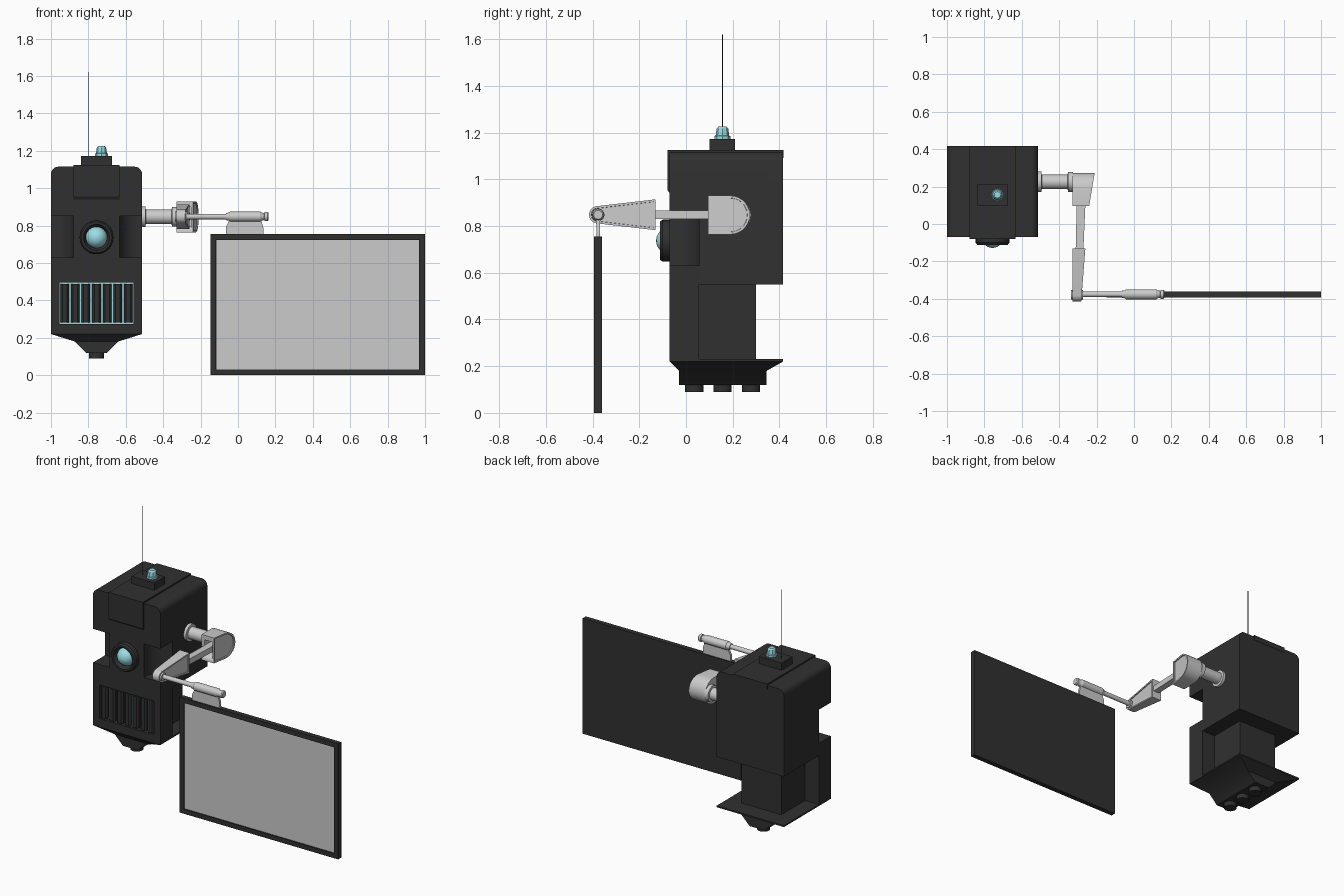
import bpy, bmesh
from math import sin, cos, pi, radians
from mathutils import Vector

if "Cube" in bpy.data.objects:
    bpy.data.objects.remove(bpy.data.objects["Cube"])


def material(name, rgb):
    m = bpy.data.materials.new(name)
    m.diffuse_color = (*rgb, 1)
    m.use_nodes = True
    m.node_tree.nodes["Principled BSDF"].inputs["Base Color"].default_value = m.diffuse_color
    return m


DARK = material("dark_casing", (0.03, 0.03, 0.03))
CYAN = material("cyan_glow", (0.33, 0.72, 0.78))
CX = -0.7565  # centre line of the body


def place(axis, u, v, t):
    return {'x': (t, u, v), 'y': (u, t, v), 'z': (u, v, t)}[axis]


def finish(bm, name, mat, angle=30):
    bmesh.ops.recalc_face_normals(bm, faces=bm.faces[:])
    me = bpy.data.meshes.new(name)
    bm.to_mesh(me)
    bm.free()
    ob = bpy.data.objects.new(name, me)
    bpy.context.collection.objects.link(ob)
    if mat:
        me.materials.append(mat)
    me.shade_smooth()
    me.set_sharp_from_angle(angle=radians(angle))
    return ob


def skin(name, rings, mat=None, loop=False, inset=None, ends=(0, 1)):
    """Join rings of points into a closed solid, optionally sinking its end faces."""
    bm = bmesh.new()
    vs = [[bm.verts.new(p) for p in r] for r in rings]
    n = len(vs[0])
    for k in range(len(vs) if loop else len(vs) - 1):
        a, b = vs[k], vs[(k + 1) % len(vs)]
        for i in range(n):
            bm.faces.new((a[i], a[(i + 1) % n], b[(i + 1) % n], b[i]))
    if not loop:
        caps = [bm.faces.new(vs[0]), bm.faces.new(vs[-1])]
        if inset:
            bmesh.ops.recalc_face_normals(bm, faces=bm.faces[:])
            for e in ends:
                bmesh.ops.inset_region(bm, faces=[caps[e]], thickness=inset[0], use_even_offset=True)
                bmesh.ops.inset_region(bm, faces=[caps[e]], thickness=0.001, depth=-inset[1])
    return finish(bm, name, mat)


def prism(name, pts, axis, a, b, mat=None, **kw):
    return skin(name, [[place(axis, u, v, t) for u, v in pts] for t in (a, b)], mat, **kw)


def box(name, x, y, z, mat=None, **kw):
    pts = [(x[0], z[0]), (x[1], z[0]), (x[1], z[1]), (x[0], z[1])]
    return prism(name, pts, 'y', y[0], y[1], mat, **kw)


def lathe(name, prof, axis, u, v, mat=None, n=24, loop=False):
    rings = [[place(axis, u + r * cos(2 * pi * i / n), v + r * sin(2 * pi * i / n), t)
              for i in range(n)] for r, t in prof]
    return skin(name, rings, mat, loop)


def arc(cu, cv, r, a0, a1, n):
    return [(cu + r * cos(radians(a0 + (a1 - a0) * i / n)),
             cv + r * sin(radians(a0 + (a1 - a0) * i / n))) for i in range(n + 1)]


def cut(ob, cutter):
    m = ob.modifiers.new("cut", 'BOOLEAN')
    m.operation, m.solver, m.object = 'DIFFERENCE', 'EXACT', cutter
    cutter.hide_render = True
    with bpy.context.temp_override(object=ob, active_object=ob):
        bpy.ops.object.modifier_apply(modifier=m.name)
    bpy.data.objects.remove(cutter)


def taper_x(ob, x_min, y0, x0, y1, x1):
    """Slide the outer wall so its x runs from x0 at y0 to x1 at y1."""
    for v in ob.data.vertices:
        if v.co.x > x_min:
            v.co.x += x0 + (x1 - x0) * (v.co.y - y0) / (y1 - y0) - x0


def mx(pts):
    return [(2 * CX - x, y) for x, y in pts]


# body: rounded top shell with cut-outs
XL, XR = -1.0, -0.513
outline = ([(XL, 0.22), (XR, 0.22)] + arc(XR - 0.04, 1.075, 0.04, 0, 90, 6)
           + arc(XL + 0.04, 1.075, 0.04, 90, 180, 6))
body = prism("body", outline, 'y', -0.07, 0.416, DARK)
cut(body, box("c", (-1.1, -0.4), (0.30, 0.6), (0.23, 0.55), DARK))
notch = [(-1.1, -0.1), (-0.88, -0.1), (-0.88, -0.03), (-0.895, 0.005), (-0.925, 0.035),
         (-0.96, 0.055), (-1.1, 0.055)]
waist = [(-1.1, 0.055), (-0.9, 0.055), (-0.9, 0.4), (-1.1, 0.4)]
for f in (list, mx):
    cut(body, prism("c", f(notch), 'z', 0.63, 0.85, DARK))
    cut(body, prism("c", f(waist), 'z', 0.23, 0.55, DARK))
cut(body, box("c", (-0.955, -0.558), (-0.2, -0.035), (0.275, 0.495), DARK))
body.data.shade_smooth()
body.data.set_sharp_from_angle(angle=radians(30))

# raised strip over the top and brow
prism("top_strip", [(-0.08, 1.125), (0.418, 1.125), (0.418, 1.09), (-0.05, 1.09),
                    (-0.05, 0.94), (-0.07, 0.94), (-0.08, 0.955)], 'x', -0.88, -0.633, DARK)

# front vent: glowing back panel with dark slats
box("vent_glow", (-0.955, -0.558), (-0.042, -0.03), (0.275, 0.495), CYAN)
for i in range(7):
    x = CX + (i - 3) * 0.0565
    prism("vent_slat", [(x - 0.023, -0.04), (x - 0.023, -0.055), (x - 0.012, -0.067),
                        (x + 0.012, -0.067), (x + 0.023, -0.055), (x + 0.023, -0.04)],
          'z', 0.281, 0.489, DARK)

# eye
lathe("eye_ring", [(0.09, -0.06), (0.09, -0.1), (0.082, -0.111), (0.07, -0.111),
                   (0.058, -0.09), (0.055, -0.06)], 'y', CX, 0.737, DARK, 32, True)
lathe("eye_lens", [(max(0.058 * sin(pi * k / 12), 0.0005), -0.07 - 0.058 * cos(pi * k / 12))
                   for k in range(13)], 'y', CX, 0.737, CYAN)

# tapered base and feet
skin("base", [[(CX - w, y0, z), (CX + w, y0, z), (CX + w, y1, z), (CX - w, y1, z)]
              for z, w, y0, y1 in ((0.22, 0.243, -0.07, 0.416), (0.18, 0.115, -0.03, 0.345),
                                   (0.12, 0.055, -0.03, 0.345))], DARK)
for y in (0.035, 0.156, 0.278):
    lathe("foot", [(0.039, 0.13), (0.039, 0.09)], 'z', CX, y, DARK)

# roof box, beacon, aerial
box("roof_box", (-0.84, -0.675), (0.1, 0.21), (1.11, 1.172), DARK)
lathe("beacon", [(0.034, 1.17), (0.034, 1.185), (0.029, 1.187), (0.025, 1.217), (0.018, 1.225)],
      'z', -0.73, 0.156, CYAN, 8)
lathe("aerial", [(0.002, 1.16), (0.002, 1.62)], 'z', -0.8, 0.156, DARK, 6)

# shoulder pin with flanges
lathe("shoulder_pin", [(0.055, -0.52), (0.055, -0.495), (0.039, -0.493), (0.039, -0.355),
                       (0.053, -0.353), (0.053, -0.325)], 'x', 0.225, 0.847)

# shoulder housing with a slot for the arm
housing = prism("shoulder_housing", [(0.095, 0.764)] + arc(0.19, 0.847, 0.083, -90, 90, 14)
                + [(0.095, 0.93)], 'x', -0.33, -0.21, inset=(0.01, 0.006), ends=(1,))
taper_x(housing, -0.27, 0.275, -0.21, 0.095, -0.24)
cut(housing, box("c", (-0.31, -0.25), (0.05, 0.16), (0.795, 0.9)))

# arm links
prism("upper_arm", [(-0.305, 0.17), (-0.257, 0.17), (-0.271, -0.15), (-0.312, -0.15)],
      'z', 0.829, 0.866)
forearm = prism("forearm", [(-0.13, 0.914), *arc(-0.378, 0.848, 0.037, 96, 264, 14),
                            (-0.13, 0.782)], 'x', -0.33, -0.26, inset=(0.009, 0.006))
taper_x(forearm, -0.3, -0.13, -0.26, -0.41, -0.282)
lathe("elbow_hub", [(0.026, -0.338), (0.026, -0.272)], 'x', -0.378, 0.848)

# hanging rail and screen clamp
RY, RZ = -0.376, 0.848
lathe("rail", [(0.015, -0.33), (0.015, 0.14), (0.024, 0.143), (0.024, 0.158), (0.019, 0.164)],
      'x', RY, RZ, n=16)
lathe("clamp_sleeve", [(0.019, -0.065), (0.021, -0.05), (0.027, -0.042), (0.027, 0.118),
                       (0.021, 0.128), (0.019, 0.14)], 'x', RY, RZ, n=16)
prism("clamp_plate", [(-0.065, 0.75), (0.135, 0.75), (0.135, 0.79), (0.118, 0.85),
                      (-0.035, 0.85), (-0.065, 0.79)], 'y', RY - 0.008, RY + 0.008)

# screen
box("screen_frame", (-0.147, 1.0), (-0.36, -0.393), (0.0, 0.755), DARK,
    inset=(0.03, 0.01), ends=(1,))
box("screen_panel", (-0.116, 0.969), (-0.375, -0.386), (0.031, 0.724))
